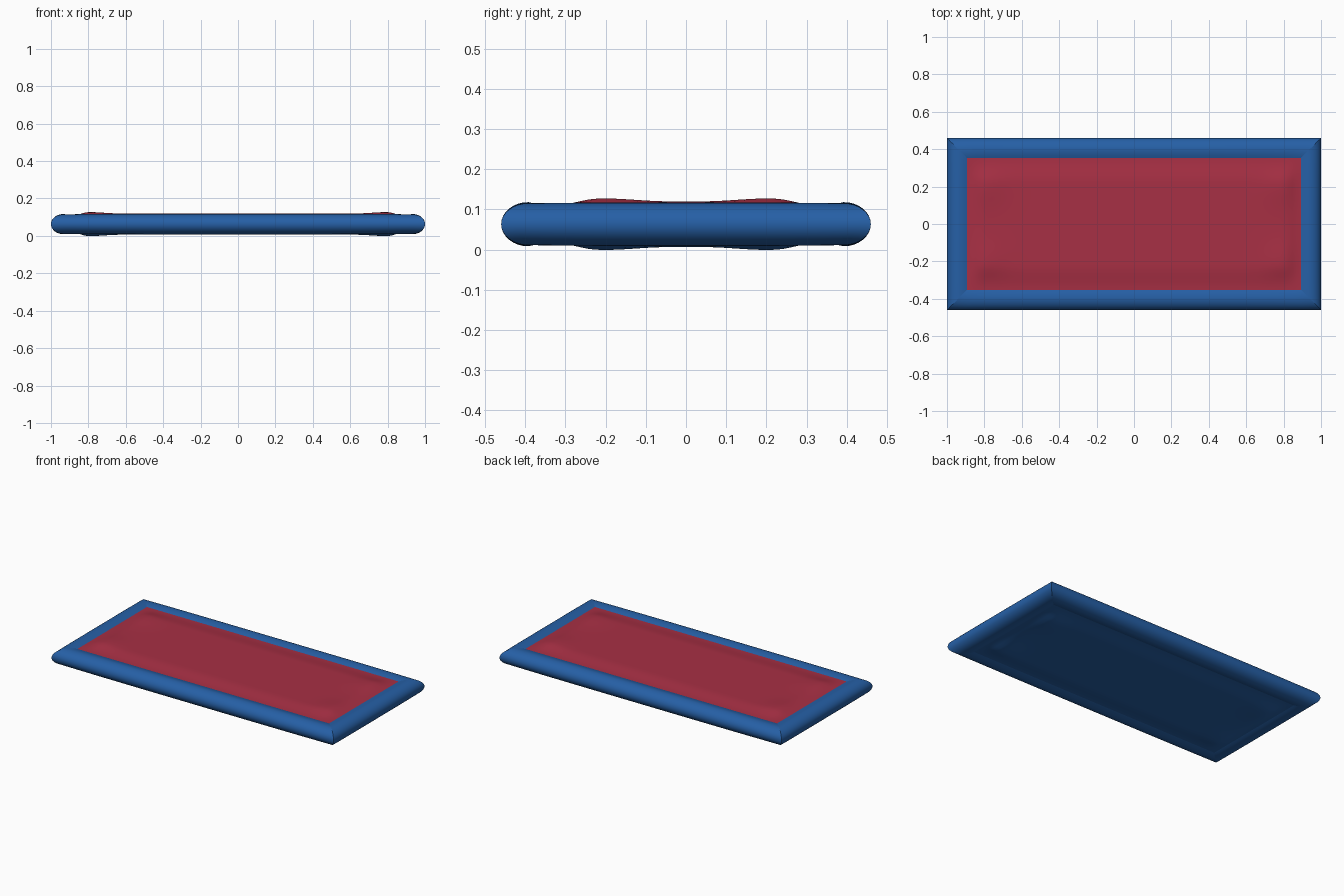
import bpy, math

if "Cube" in bpy.data.objects:
    bpy.data.objects.remove(bpy.data.objects["Cube"])

HX, HY, MID = 1.0, 0.46, 0.063      # half length, half width, middle height
BORDER = 0.108                      # width of the padded frame
EDGE_H = 0.044                      # half thickness at the seam


def material(name, rgb):
    m = bpy.data.materials.new(name)
    m.diffuse_color = (*rgb, 1)
    m.use_nodes = True
    m.node_tree.nodes["Principled BSDF"].inputs["Base Color"].default_value = m.diffuse_color
    return m


blue = material("blue fabric", (0.019, 0.116, 0.381))
red = material("red fabric", (0.390, 0.029, 0.058))


def make(name, verts, faces, mat):
    me = bpy.data.meshes.new(name)
    me.from_pydata(verts, [], faces)
    me.materials.append(mat)
    ob = bpy.data.objects.new(name, me)
    bpy.context.collection.objects.link(ob)
    for p in me.polygons:
        p.use_smooth = True
    return ob


def grid_faces(nu, nv, flip=False):
    out = []
    for i in range(nu):
        for j in range(nv):
            a = i * (nv + 1) + j
            f = (a, a + nv + 1, a + nv + 2, a + 1)
            out.append(f[::-1] if flip else f)
    return out


def smooth(t):
    t = max(0, min(1, t))
    return t * t * (3 - 2 * t)


# Frame cross-section (inset, height): seam below, round outside, seam above
section = [(BORDER, -EDGE_H), (0.092, -0.049)]
for k in range(17):
    a = -math.pi / 2 + math.pi * k / 16
    section.append((0.068 * (1 - math.cos(a)), 0.052 * math.sin(a)))
section += [(0.092, 0.049), (BORDER, EDGE_H)]


def frame_side(name, half_len, half_dist, turn, swell):
    # one mitred side, slightly fuller towards its middle
    n, verts = 24, []
    for i in range(n + 1):
        t = -1 + 2 * i / n
        for d, h in section:
            full = 1 + swell * (1 - t ** 4) * smooth((BORDER - d) / 0.05)
            x, y = t * (half_len - d), -(half_dist - d)
            for _ in range(turn):
                x, y = -y, x
            verts.append((x, y, MID + h * full))
    make(name, verts, grid_faces(n, len(section) - 1), blue)


frame_side("front_frame", HX, HY, 0, 0.06)
frame_side("right_frame", HY, HX, 1, 0.04)
frame_side("back_frame", HX, HY, 2, 0.06)
frame_side("left_frame", HY, HX, 3, 0.04)


def panel(name, side, mat):
    # soft pad, rising from the seam and puffed near its corners
    nx, ny, verts = 80, 40, []
    px, py = HX - BORDER, HY - BORDER
    for i in range(nx + 1):
        for j in range(ny + 1):
            x, y = px * (2 * i / nx - 1), py * (2 * j / ny - 1)
            ex, ey = smooth((px - abs(x)) / 0.09), smooth((py - abs(y)) / 0.13)
            puff = math.exp(-((abs(x) - 0.79) / 0.1) ** 2 - ((abs(y) - 0.2) / 0.1) ** 2)
            h = EDGE_H + ex * ey * (0.012 + 0.008 * puff)
            verts.append((x, y, MID + side * h))
    make(name, verts, grid_faces(nx, ny, side < 0), mat)


panel("top_panel", 1, red)
panel("bottom_panel", -1, blue)
